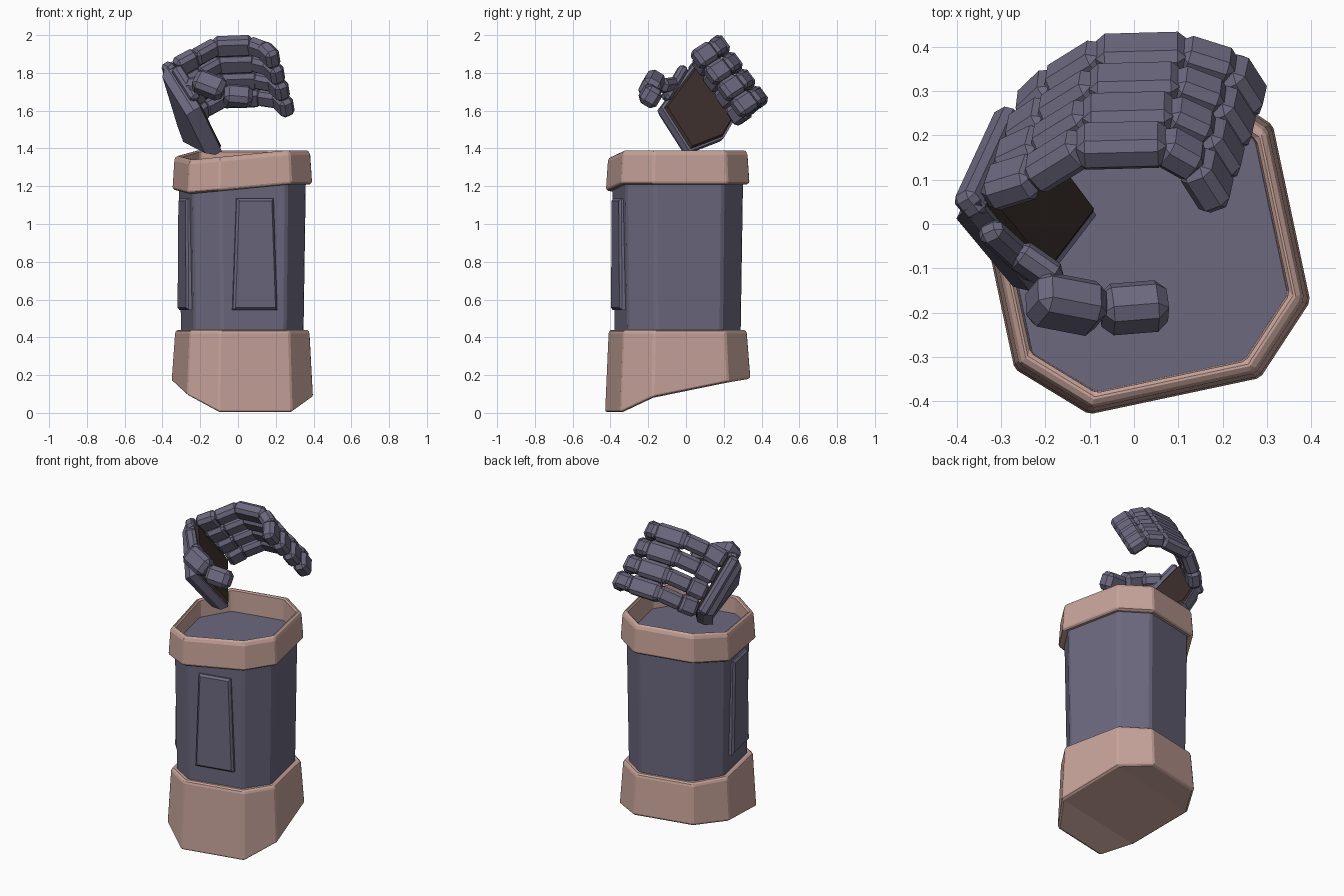
import bpy, bmesh
from math import radians
from mathutils import Vector, Matrix

cube = bpy.data.objects.get("Cube")
if cube:
    bpy.data.objects.remove(cube, do_unlink=True)


def material(name, r, g, b):
    m = bpy.data.materials.new(name)
    m.use_nodes = True
    m.diffuse_color = (r, g, b, 1)
    m.node_tree.nodes["Principled BSDF"].inputs["Base Color"].default_value = (r, g, b, 1)
    return m


SLATE = material("slate purple", 0.15, 0.14, 0.213)
PINK = material("dusty pink", 0.57, 0.365, 0.32)
BROWN = material("dark brown", 0.043, 0.027, 0.023)

# The forearm is turned slightly about z
TURN = Matrix.Rotation(radians(12), 3, 'Z')
OUTLINE = [(-.185, -.393), (.203, -.393), (.347, -.25), (.347, .15),
           (.2, .3), (-.17, .3), (-.326, .13), (-.326, -.26)]
CENTRE = Vector((.0125, -.0475))


def finish(bm, name, *mats, bevel=0):
    bmesh.ops.recalc_face_normals(bm, faces=bm.faces)
    mesh = bpy.data.meshes.new(name)
    bm.to_mesh(mesh)
    bm.free()
    for m in mats:
        mesh.materials.append(m)
    ob = bpy.data.objects.new(name, mesh)
    bpy.context.collection.objects.link(ob)
    if bevel:
        mod = ob.modifiers.new("Bevel", 'BEVEL')
        mod.width = bevel
        mod.segments = 1
        mod.limit_method = 'ANGLE'
        mod.angle_limit = radians(40)


def ring(bm, scale, heights):
    verts = []
    for point, z in zip(OUTLINE, heights):
        p = CENTRE + (Vector(point) - CENTRE) * scale
        verts.append(bm.verts.new(TURN @ Vector((p.x, p.y, z))))
    return verts


def bridge(bm, a, b):
    for i in range(len(a)):
        j = (i + 1) % len(a)
        bm.faces.new((a[i], a[j], b[j], b[i]))


def cap(bm, r):
    # Three quads, so that the end may fold across its width
    for ids in ((0, 1, 2, 7), (7, 2, 3, 6), (6, 3, 4, 5)):
        bm.faces.new([r[i] for i in ids])


def level(z):
    return [z] * len(OUTLINE)


# Forearm tube, closed by the recessed floor
bm = bmesh.new()
low, high = ring(bm, .885, level(.4)), ring(bm, .92, level(1.25))
bridge(bm, low, high)
cap(bm, low)
cap(bm, high)
finish(bm, "forearm", SLATE, bevel=.012)

# Elbow cuff with a slanted underside
SLANT = [0, 0, .08, .16, .18, .18, .165, .09]
bm = bmesh.new()
rings = [ring(bm, 1, SLANT), ring(bm, 1.017, [z + .015 for z in SLANT]),
         ring(bm, .97, level(.42)), ring(bm, .95, level(.44))]
for a, b in zip(rings, rings[1:]):
    bridge(bm, a, b)
cap(bm, rings[0])
cap(bm, rings[-1])
finish(bm, "elbow_cuff", PINK, bevel=.008)

# Wrist cuff: a hollow band that dips at one corner
DIP = [.035, 0, 0, 0, 0, 0, .03, .05]
bm = bmesh.new()
rings = [ring(bm, s, [z - d for d in DIP]) for s, z in
         ((.9, 1.21), (.99, 1.21), (1.005, 1.225), (.98, 1.365),
          (.95, 1.39), (.89, 1.39), (.88, 1.24))]
for a, b in zip(rings, rings[1:] + rings[:1]):
    bridge(bm, a, b)
finish(bm, "wrist_cuff", PINK, bevel=.008)


# Raised tapered plates on two faces of the forearm
def plate(name, origin, across, out):
    bm = bmesh.new()
    origin, across, out = Vector(origin), Vector(across), Vector(out)
    layers = []
    for depth, shrink in ((-.02, 0), (.014, 0), (.026, .012)):
        corners = ((-.12, .545), (.12, .545), (.1, 1.135), (-.1, 1.135))
        layer = []
        for w, z in corners:
            w -= shrink if w > 0 else -shrink
            z += shrink if z < 1 else -shrink
            p = origin + across * w + out * depth
            layer.append(bm.verts.new(TURN @ (p + Vector((0, 0, z)))))
        layers.append(layer)
    for a, b in zip(layers, layers[1:]):
        bridge(bm, a, b)
    bm.faces.new(layers[0])
    bm.faces.new(layers[-1])
    finish(bm, name, SLATE)


plate("front_plate", (.013, -.36, 0), (1, 0, 0), (0, -1, 0))
plate("side_plate", (-.293, -.07, 0), (0, 1, 0), (-1, 0, 0))

# Palm: a five-sided slab with a dark raised pad on its inner face
index_knuckle = Vector((-.35, .05, 1.86))
little_knuckle = Vector((-.255, .255, 1.55))
heel = Vector((-.22, .2, 1.455))
wrist = Vector((-.085, .02, 1.385))
thumb_root = Vector((-.2, -.13, 1.62))
inward = Vector((.77, .47, .42)).normalized()
bm = bmesh.new()
corners = (index_knuckle, little_knuckle, heel, wrist, thumb_root)
middle = sum(corners, Vector()) / len(corners)
inner = [bm.verts.new(p) for p in corners]
side = [bm.verts.new(p - inward * .045) for p in corners]
back = [bm.verts.new(middle + (p - middle) * .85 - inward * .09) for p in corners]
bridge(bm, inner, side)
bridge(bm, side, back)
bm.faces.new(back)
rim = [bm.verts.new(middle + (p - middle) * .93) for p in corners]
pad = [bm.verts.new(middle + (p - middle) * .88 + inward * .015) for p in corners]
bridge(bm, inner, rim)
dark = len(bm.faces)
bridge(bm, rim, pad)
bm.faces.new(pad)
bm.faces.ensure_lookup_table()
for face in bm.faces[dark:]:
    face.material_index = 1
finish(bm, "palm", SLATE, BROWN)


# Chamfered block between two points, its width along a given direction
def block(name, start, end, wide, width, thick, chamfer=.02):
    start, end = Vector(start), Vector(end)
    along = (end - start).normalized()
    up = along.cross(Vector(wide)).normalized()
    sideways = up.cross(along)
    bm = bmesh.new()
    bmesh.ops.create_cube(bm, size=1)
    bmesh.ops.scale(bm, verts=bm.verts, vec=((end - start).length, width, thick))
    bmesh.ops.bevel(bm, geom=bm.edges[:], offset=chamfer, segments=1,
                    affect='EDGES', profile=.5)
    m = Matrix((along, sideways, up)).transposed().to_4x4()
    m.translation = (start + end) / 2
    bmesh.ops.transform(bm, matrix=m, verts=bm.verts)
    finish(bm, name, SLATE)


# Four curled fingers, each of a knuckle link and four joints
SPREAD = Vector((.015, .067, -.09))
SPLAY = Vector((.01, .003, .004))
for i, finger in enumerate(("index", "middle", "ring", "little")):
    root = index_knuckle.lerp(little_knuckle, .1 + i * .28) + Vector((.02, .01, 0))
    shift = SPREAD * i
    path = [root,
            Vector((-.225, .11, 1.88)) + shift,
            Vector((-.12, .175, 1.938)) + shift,
            Vector((.065, .18, 1.945)) + shift,
            Vector((.14, .138, 1.918)) + shift + SPLAY * i,
            Vector((.19, .06, 1.868)) + shift + SPLAY * i]
    for j, (a, b) in enumerate(zip(path, path[1:])):
        gap = (b - a).normalized() * .01
        block(f"{finger}_finger_{j + 1}", a - gap, b + gap, SPREAD,
              .095 if j % 2 else .11, .08)

# Knuckle bar, thumb-side bar and thumb joints
bar = -inward * .03
block("knuckle_bar", index_knuckle + bar, little_knuckle + bar,
      inward, .06, .07, .015)
block("thumb_bar", (-.33, -.01, 1.83), (-.22, -.11, 1.66), inward, .06, .05, .015)
DOWN = (0, -.5, -.85)
block("thumb_1", (-.27, -.06, 1.74), (-.17, -.13, 1.73), DOWN, .08, .06)
block("thumb_2", (-.23, -.165, 1.765), (-.075, -.195, 1.705), DOWN, .12, .105, .025)
block("thumb_3", (-.075, -.195, 1.685), (.075, -.183, 1.67), DOWN, .11, .1, .025)
